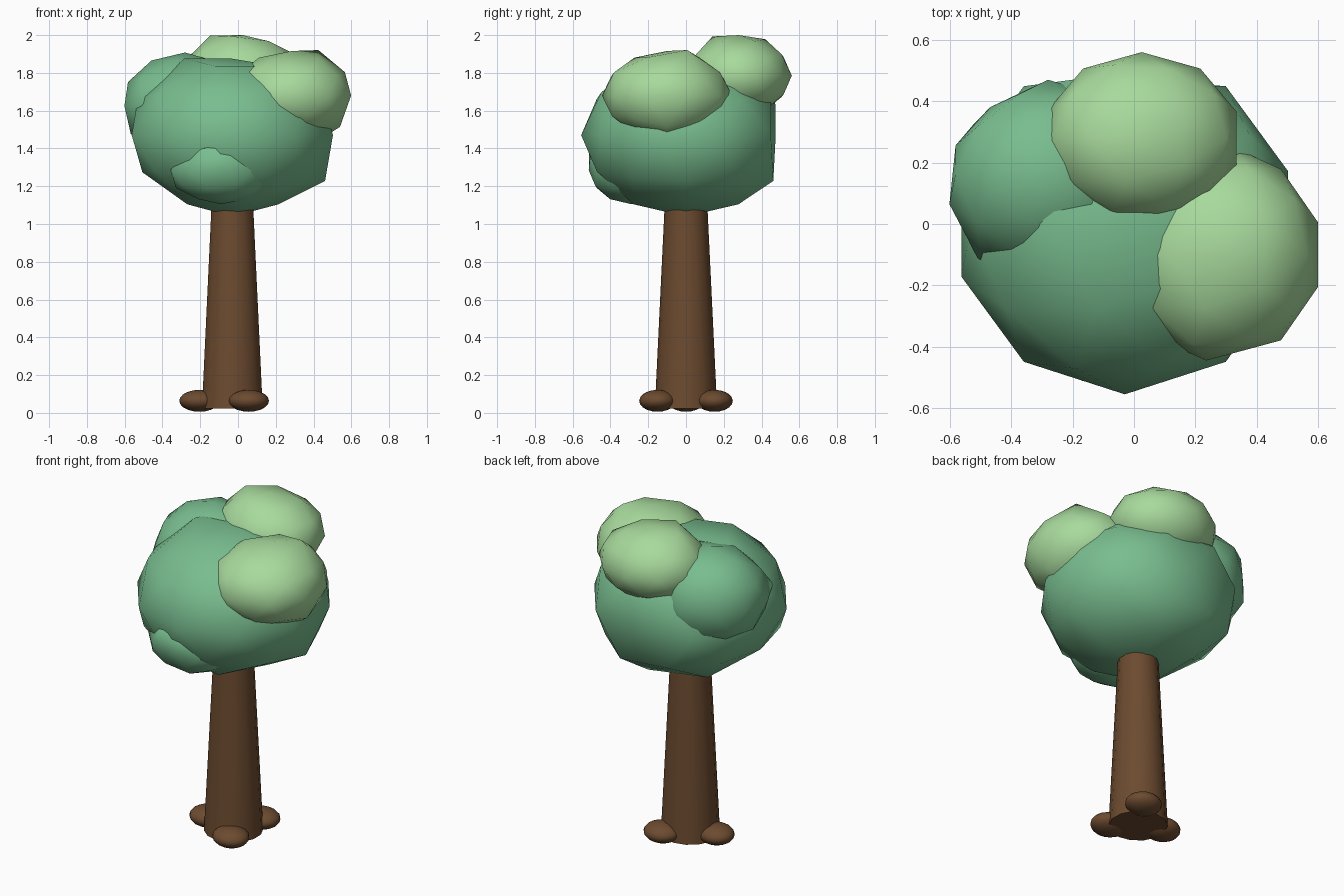
import bpy
import math
from mathutils import Matrix, Vector

if "Cube" in bpy.data.objects:
    bpy.data.objects.remove(bpy.data.objects["Cube"])


def material(name, rgb):
    m = bpy.data.materials.new(name)
    m.diffuse_color = (*rgb, 1)
    m.use_nodes = True
    m.node_tree.nodes["Principled BSDF"].inputs["Base Color"].default_value = m.diffuse_color
    return m


BARK = material("bark brown", (0.15, 0.07, 0.029))
GREEN = material("leaf green", (0.19, 0.51, 0.275))
LIGHT = material("light leaf green", (0.39, 0.70, 0.335))


def finish(name, mat):
    ob = bpy.context.object
    ob.name = name
    ob.data.materials.append(mat)
    bpy.ops.object.shade_smooth()
    return ob


def leaf_clump(name, loc, radii, mat, nudges=()):
    # Faceted ball; each nudge is (angle, height on unit ball, offset)
    bpy.ops.mesh.primitive_ico_sphere_add(subdivisions=2, radius=1, location=loc)
    me = bpy.context.object.data
    me.transform(Matrix.Rotation(math.pi, 4, 'Z'))
    picks = []
    for deg, h, off in nudges:
        r, a = math.sqrt(1 - h * h), math.radians(deg)
        d = Vector((r * math.cos(a), r * math.sin(a), h))
        picks.append((max(me.vertices, key=lambda v: v.co.dot(d)), off))
    me.transform(Matrix.Diagonal((*radii, 1)))
    for v, off in picks:
        v.co += Vector(off)
    finish(name, mat)


# Tapered trunk
bpy.ops.mesh.primitive_cone_add(vertices=14, radius1=0.165, radius2=0.108,
                                depth=1.18, location=(-0.03, 0, 0.613))
finish("trunk", BARK)
bpy.ops.object.shade_smooth_by_angle(angle=math.radians(40))

# Three rounded roots spaced around the trunk
for i, deg in enumerate((60, 180, 300)):
    a = math.radians(deg)
    bpy.ops.mesh.primitive_uv_sphere_add(
        segments=16, ring_count=10, radius=1,
        location=(-0.03 + 0.174 * math.cos(a), 0.174 * math.sin(a), 0.064))
    bpy.context.object.scale = (0.107, 0.097, 0.058)
    finish(f"root_{i + 1}", BARK)

# Crown: one large clump and four smaller ones, slightly uneven
leaf_clump("main_crown", (-0.03, 0, 1.47), (0.56, 0.555, 0.43), GREEN, [
    (90, 0, (0, -0.08, 0)), (0, 1, (0, 0, -0.025)),
    (180, 0.85, (0.04, 0, 0.04)), (0, -0.447, (-0.01, 0, -0.05)),
    (72, -0.447, (0, -0.01, -0.05)), (0, -0.85, (-0.05, 0, 0)),
    (180, -0.526, (0, 0, 0.03)), (72, 0.526, (0, 0, -0.04))])
leaf_clump("left_back_clump", (-0.28, 0.16, 1.625), (0.338, 0.31, 0.283), GREEN, [
    (126, 0, (0.01, -0.03, 0)), (162, 0, (0.02, 0, 0)), (234, 0, (-0.02, -0.04, 0))])
leaf_clump("front_low_clump", (-0.09, -0.29, 1.285), (0.28, 0.225, 0.18), GREEN, [
    (252, 0.447, (0, -0.03, 0.035)), (288, 0.526, (0, -0.03, 0.02))])
leaf_clump("right_clump", (0.285, -0.10, 1.68), (0.33, 0.345, 0.236), LIGHT, [
    (0, 0.85, (0, 0, 0.04)), (0, -0.447, (-0.04, 0, -0.06)),
    (0, -0.85, (-0.02, 0, -0.03)), (270, 0, (-0.05, 0, 0)), (90, 0, (0.05, 0, 0))])
leaf_clump("top_back_clump", (0.025, 0.28, 1.785), (0.325, 0.28, 0.215), LIGHT, [
    (180, 0.85, (0, 0, 0.03)), (252, 0.85, (0, 0, 0.025)), (108, 0.85, (0, 0, 0.01))])
